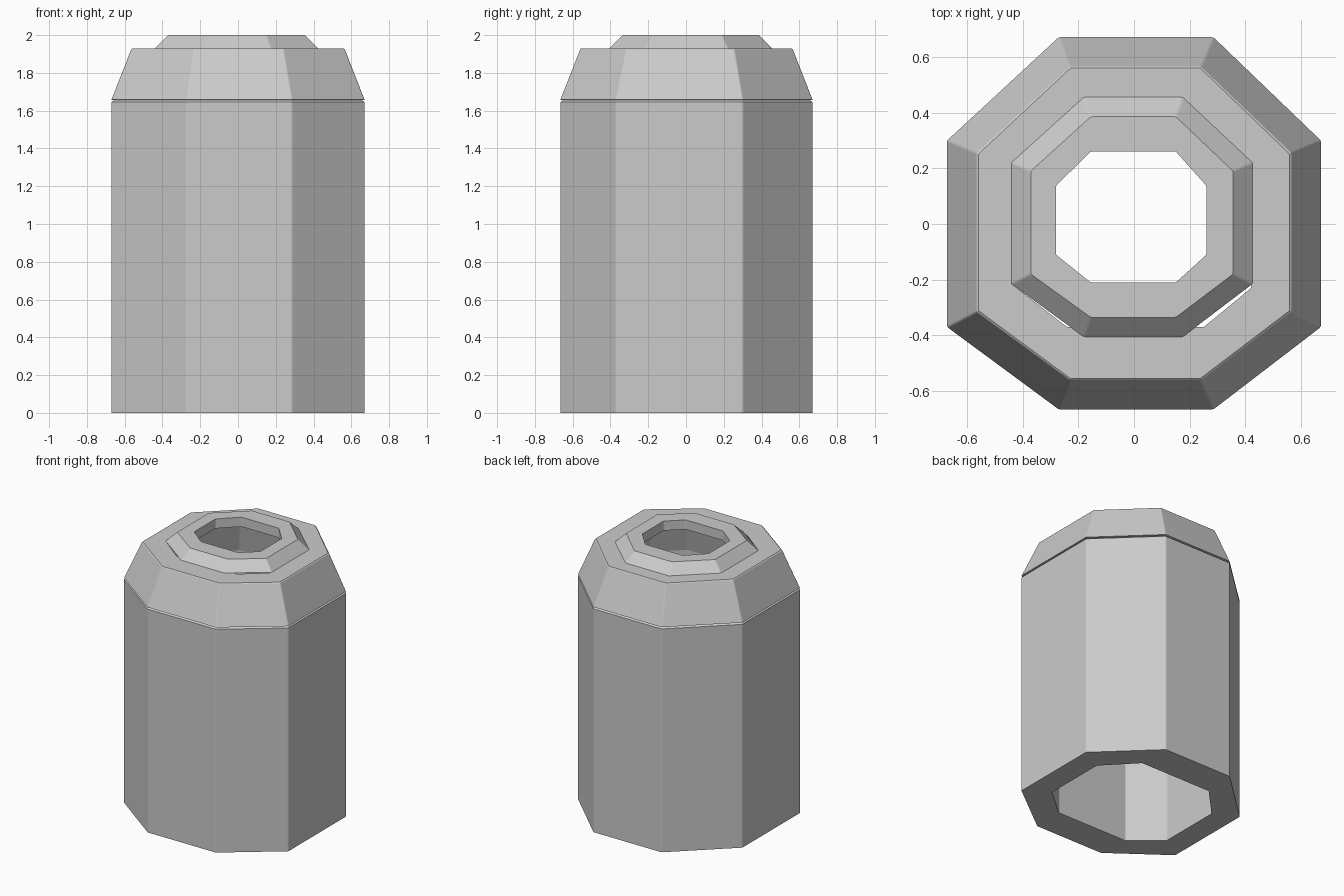
import bpy
import bmesh

if "Cube" in bpy.data.objects:
    bpy.data.objects.remove(bpy.data.objects["Cube"])


def octagon(x0, x1, xa, xb, y0, y1, ya, yb, z):
    """Chamfered rectangle: full extents x0..x1, y0..y1; straight sides span xa..xb, ya..yb."""
    return [(xa, y1, z), (x0, yb, z), (x0, ya, z), (xa, y0, z),
            (xb, y0, z), (x1, ya, z), (x1, yb, z), (xb, y1, z)]


def tube(name, loops):
    """Closed hollow solid: loops run up the outside and back down the inside."""
    bm = bmesh.new()
    rings = [[bm.verts.new(p) for p in loop] for loop in loops]
    for i, a in enumerate(rings):
        b = rings[(i + 1) % len(rings)]
        for j in range(8):
            k = (j + 1) % 8
            bm.faces.new((a[j], a[k], b[k], b[j]))
    bmesh.ops.recalc_face_normals(bm, faces=bm.faces)
    # Slightly soften the upright corner edges
    corners = [e for e in bm.edges
               if abs(e.verts[0].co.z - e.verts[1].co.z) > 0.05
               and e.calc_face_angle() > 0.2]
    bmesh.ops.bevel(bm, geom=corners, offset=0.005, segments=2,
                    profile=0.5, affect='EDGES')
    mesh = bpy.data.meshes.new(name)
    bm.to_mesh(mesh)
    bm.free()
    obj = bpy.data.objects.new(name, mesh)
    bpy.context.collection.objects.link(obj)
    return obj


def outer(z):
    return octagon(-.67, .67, -.27, .285, -.665, .67, -.37, .30, z)


def groove(z):
    return octagon(-.655, .655, -.264, .279, -.65, .655, -.362, .293, z)


def bore(z):
    return octagon(-.50, .50, -.29, .29, -.435, .43, -.255, .21, z)


# Hollow main barrel, its top edge chamfered into the seam
tube("barrel", [bore(0), outer(0), outer(1.645), groove(1.656), bore(1.656)])

# Tapered shoulder, slightly overhanging the seam
tube("shoulder", [
    bore(1.656), groove(1.656), outer(1.658),
    octagon(-.565, .565, -.23, .24, -.56, .565, -.315, .255, 1.925),
    octagon(-.558, .558, -.227, .237, -.555, .56, -.311, .251, 1.93),
    octagon(-.42, .42, -.24, .25, -.37, .37, -.23, .18, 1.93)])

# Bevelled collar around the opening
tube("collar", [
    octagon(-.44, .425, -.18, .175, -.405, .455, -.215, .22, 1.93),
    octagon(-.37, .355, -.155, .15, -.335, .385, -.18, .19, 2.0),
    octagon(-.28, .26, -.155, .15, -.21, .26, -.11, .137, 2.0),
    octagon(-.28, .26, -.155, .15, -.21, .26, -.11, .137, 1.93)])
